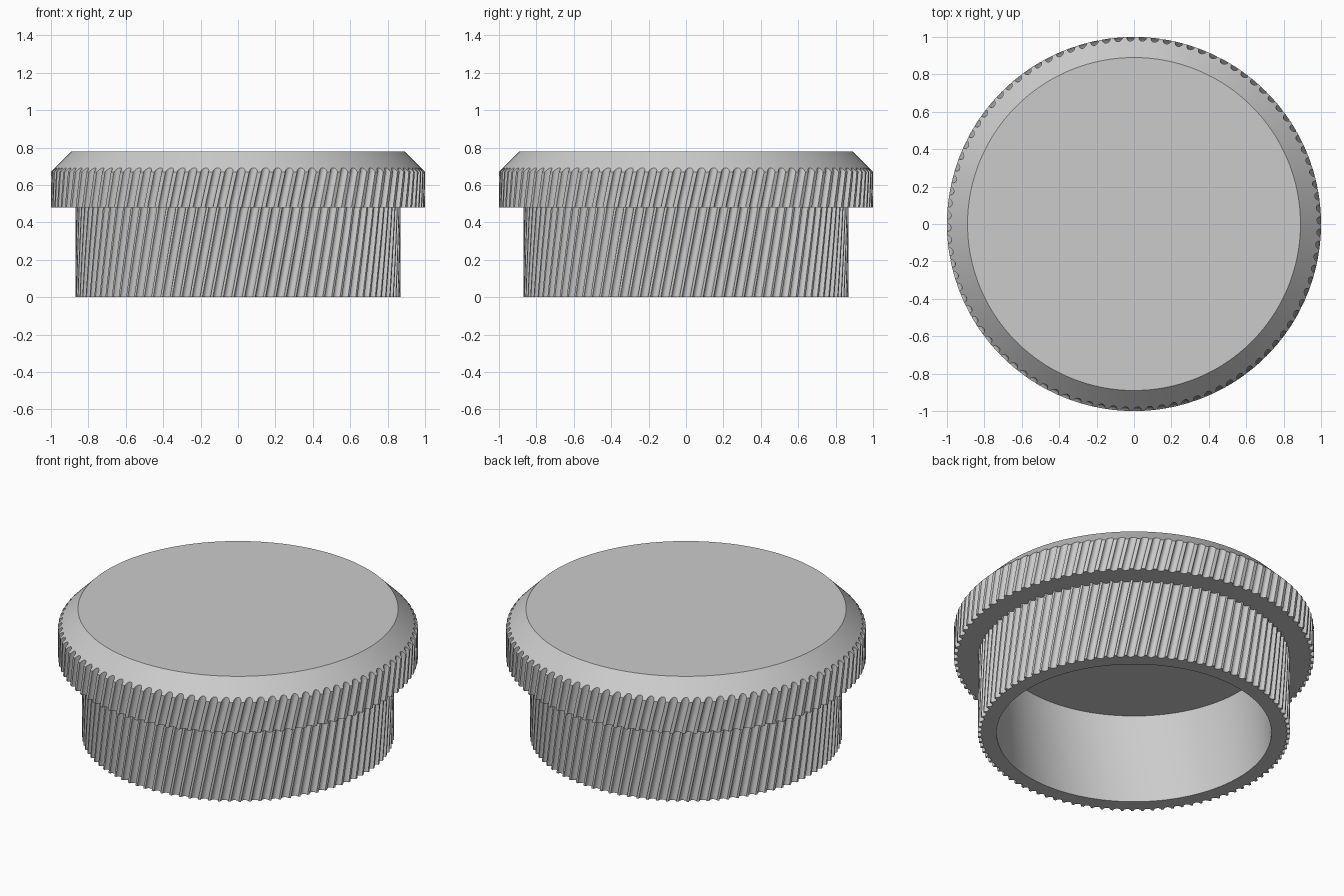
import bpy, bmesh
from math import sin, cos, pi, radians

cube = bpy.data.objects.get("Cube")
if cube:
    bpy.data.objects.remove(cube, do_unlink=True)

# Main dimensions
HEIGHT, LEDGE_Z, CEILING_Z = 0.78, 0.48, 0.55
HEAD_R, PLUG_R, BORE_R, TOP_R = 1.0, 0.868, 0.764, 0.89
GROOVES, GROOVE_W, GROOVE_D, ARC = 96, 0.022, 0.022, 8
TWIST = 0.22          # radians of helix per unit of height


def flutes(radius):
    """Angle and radius of each point around a ring cut by round grooves."""
    pts = []
    for g in range(GROOVES):
        for k in range(ARC + 1):
            a = pi * k / ARC
            pts.append((2 * pi * g / GROOVES - cos(a) * GROOVE_W / radius,
                        radius - sin(a) * GROOVE_D))
    return pts


head, plug = flutes(HEAD_R), flutes(PLUG_R)
bm = bmesh.new()


def ring(points, heights):
    """Ring of vertices turned along the helix by its height."""
    return [bm.verts.new((r * cos(t + TWIST * z), r * sin(t + TWIST * z), z))
            for (t, r), z in zip(points, heights)]


def level(points, z):
    return ring(points, [z] * len(points))


def plain(radius, z, like):
    return level([(t, radius) for t, r in like], z)


def bridge(a, b):
    for i in range(len(a)):
        j = (i + 1) % len(a)
        bm.faces.new((a[i], a[j], b[j], b[i]))


# Bore and its ceiling
rings = [plain(BORE_R, CEILING_Z, plug), plain(BORE_R, 0, plug)]
ceiling = rings[0]

# Fluted plug wall
STEPS = 6
rings += [level(plug, LEDGE_Z * i / STEPS) for i in range(STEPS + 1)]

# Fluted head, its grooves running out on the chamfer
cone_z = [HEIGHT - (r - TOP_R) for t, r in head]
for i in range(4):
    rings.append(ring(head, [LEDGE_Z + (z - LEDGE_Z) * i / 3 for z in cone_z]))

# Chamfer and flat top, keeping each chamfer edge straight
top = [bm.verts.new((TOP_R * cos(t + TWIST * z), TOP_R * sin(t + TWIST * z), HEIGHT))
       for (t, r), z in zip(head, cone_z)]
rings.append(top)

for a, b in zip(rings, rings[1:]):
    bridge(a, b)
bm.faces.new(top)
bm.faces.new(ceiling)
bmesh.ops.recalc_face_normals(bm, faces=bm.faces)

mesh = bpy.data.meshes.new("knurled_cap")
bm.to_mesh(mesh)
bm.free()
cap = bpy.data.objects.new("knurled_cap", mesh)
bpy.context.collection.objects.link(cap)

# Single grey plastic
grey = bpy.data.materials.new("light_grey")
grey.use_nodes = True
colour = (0.6, 0.6, 0.6, 1)
grey.diffuse_color = colour
grey.node_tree.nodes["Principled BSDF"].inputs["Base Color"].default_value = colour
mesh.materials.append(grey)

bpy.ops.object.select_all(action='DESELECT')
cap.select_set(True)
bpy.context.view_layer.objects.active = cap
bpy.ops.object.shade_smooth_by_angle(angle=radians(30))
